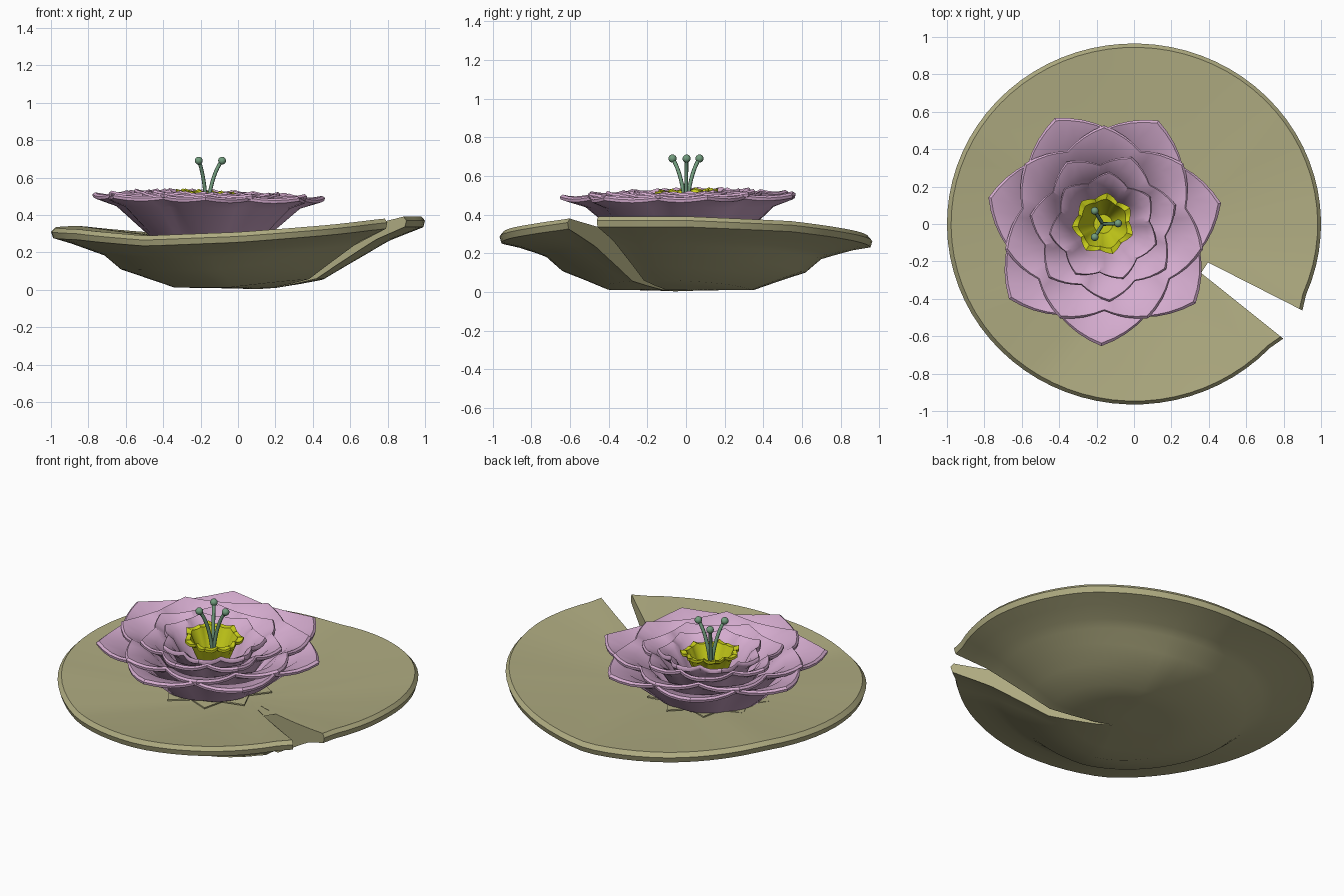
import bpy, bmesh, math
from mathutils import Vector

if "Cube" in bpy.data.objects:
    bpy.data.objects.remove(bpy.data.objects["Cube"])


def material(name, rgb):
    m = bpy.data.materials.new(name)
    m.diffuse_color = (*rgb, 1)
    m.use_nodes = True
    m.node_tree.nodes["Principled BSDF"].inputs["Base Color"].default_value = m.diffuse_color
    return m


OLIVE = material("olive_leaf", (0.43, 0.41, 0.22))
PINK = material("petal_pink", (0.66, 0.41, 0.62))
YELLOW = material("centre_yellow", (0.58, 0.62, 0.01))
GREEN = material("stamen_green", (0.17, 0.34, 0.21))


def finish(bm, name, mat, angle=40):
    bmesh.ops.recalc_face_normals(bm, faces=bm.faces)
    me = bpy.data.meshes.new(name)
    bm.to_mesh(me)
    bm.free()
    ob = bpy.data.objects.new(name, me)
    bpy.context.collection.objects.link(ob)
    me.materials.append(mat)
    bpy.ops.object.select_all(action='DESELECT')
    ob.select_set(True)
    bpy.context.view_layer.objects.active = ob
    bpy.ops.object.shade_smooth_by_angle(angle=math.radians(angle))
    return ob


def interp(table, x):
    for (x0, y0), (x1, y1) in zip(table, table[1:]):
        if x <= x1:
            k = (x - x0) / (x1 - x0)
            return y0 + (y1 - y0) * k
    return table[-1][1]


# --- Lily pad: a deep dish swept around a pole, left open at the slit ---
RIM = [(-38, .385), (-28, .395), (0, .395), (35, .37), (60, .33), (90, .285), (120, .31),
       (150, .345), (180, .335), (210, .325), (240, .29), (270, .31), (300, .35), (322, .385)]
LEFT = [(0, .005), (.4, .012), (.66, .11), (.74, .185), (.9, .25), (1, .285)]
RIGHT = [(0, .005), (.15, .012), (.4, .06), (.62, .18), (.8, .27), (1, .34)]
POLE = Vector((.1, -.055))
TOP_T = [.12, .25, .37, .6, .8, .93, .98]
BOT_T = [.99, .9, .8, .74, .66, .53, .4, .27, .12]
N = 72


def build_pad():
    bm = bmesh.new()
    rows = []
    top_c = bm.verts.new((*POLE, .245))
    bot_c = bm.verts.new((*POLE, .003))
    for i in range(N + 1):
        deg = -28 + (350 - 0.5) * i / N
        a = math.radians(deg)
        edge = Vector((math.cos(a), .965 * math.sin(a)))
        if i in (0, N):
            edge *= 1.02
        rim = interp(RIM, deg)
        w = max(0, math.cos(a + .3))
        row = []
        for t in TOP_T:
            p = POLE.lerp(edge, t)
            z = .245 + (rim - .245) * t ** 1.4
            row.append(bm.verts.new((p.x, p.y, z)))
        p = POLE.lerp(edge, 1)
        row.append(bm.verts.new((p.x, p.y, rim - .025)))
        for t in BOT_T:
            p = POLE.lerp(edge, t)
            z = interp(LEFT, t) * (1 - w) + interp(RIGHT, t) * w
            z += (rim - .055 - (.285 * (1 - w) + .34 * w)) * t ** 4
            row.append(bm.verts.new((p.x, p.y, max(z, 0))))
        rows.append(row)
    for a, b in zip(rows, rows[1:]):
        bm.faces.new((top_c, a[0], b[0]))
        bm.faces.new((bot_c, b[-1], a[-1]))
        for j in range(len(a) - 1):
            bm.faces.new((a[j], a[j + 1], b[j + 1], b[j]))
    # slit walls
    nt = len(TOP_T)
    for row in (rows[0], rows[-1]):
        top, bot = row[:nt], row[nt + 1:][::-1]
        f = bm.faces.new([top_c] + row + [bot_c])
        bmesh.ops.triangulate(bm, faces=[f])
    # upper skin closing the inner end of the slit
    a, b = rows[-1], rows[0]
    bm.faces.new((top_c, a[0], b[0]))
    for j in range(2):
        bm.faces.new((a[j], a[j + 1], b[j + 1], b[j]))
    finish(bm, "lily_pad", OLIVE, 35)


build_pad()


def star_cup(name, mat, centre, R, phase, profile, dent, n=7, sub=8):
    """Cup with a pointed rim; profile is (radius fraction, height)."""
    bm = bmesh.new()
    rings = []
    total = n * sub
    for s, z in profile:
        ring = []
        for i in range(total):
            u = abs((i / sub + .5) % 1 - .5) * 2      # 0 at tip, 1 between petals
            k = min(1, s) ** 2
            r = R * s * (1 - dent * u * k)
            a = math.radians(phase) + 2 * math.pi * i / total
            lift = .012 * k * math.cos(a + .6 - math.pi) - .012 * k * math.sin(u * math.pi)
            ring.append(bm.verts.new((centre[0] + r * math.cos(a),
                                      centre[1] + r * math.sin(a), z + lift)))
        rings.append(ring)
    for p, q in zip(rings, rings[1:]):
        for i in range(total):
            j = (i + 1) % total
            bm.faces.new((p[i], p[j], q[j], q[i]))
    bm.faces.new(rings[0])
    bm.faces.new(rings[-1])
    return finish(bm, name, mat, 35)


# --- Petal layers, nested cups of seven petals ---
C = (-.16, -.015)
for name, R, phase, dz in (("outer_petals", .635, 11.5, 0), ("second_petals", .54, 38.6, .012),
                           ("third_petals", .40, 17, .02), ("inner_petals", .295, 33, .022)):
    zt = .49 + dz
    prof = [(.25, .2), (.5, .285), (.8, zt - .045), (1, zt - .005), (1.005, zt + .01),
            (.98, zt + .02), (.8, zt - .01), (.6, zt - .1), (.45, .31), (.2, .27)]
    star_cup(name, PINK, C, R, phase, prof, .17)

# --- Yellow heart ---
star_cup("flower_heart", YELLOW, (-.165, 0), .168, 31,
         [(.3, .3), (.6, .42), (.8, .5), (1, .515), (1.0, .53), (.8, .525), (.55, .44), (.3, .36)], .17)

# --- Sepal star lying on the pad ---
star_cup("sepals", OLIVE, C, .36, 10, [(.3, .22), (1, .268), (1, .276), (.3, .28)], .24, n=10, sub=2)

# --- Stamens: curved stalks with round heads ---
for k, (x, y) in enumerate(((-.21, .07), (-.21, -.07), (-.085, .003))):
    cu = bpy.data.curves.new(f"stamen_stalk_{k + 1}", 'CURVE')
    cu.dimensions = '3D'
    cu.bevel_depth = .01
    cu.bevel_resolution = 2
    cu.use_fill_caps = True
    sp = cu.splines.new('BEZIER')
    sp.bezier_points.add(1)
    base, tip = Vector((-.167, 0, .34)), Vector((x, y, .69))
    out = Vector((x + .167, y, 0))
    for bp, co, d in zip(sp.bezier_points, (base, tip),
                         (Vector((0, 0, .15)), out * .6 + Vector((0, 0, .06)))):
        bp.co, bp.handle_left, bp.handle_right = co, co - d, co + d
    cu.materials.append(GREEN)
    bpy.context.collection.objects.link(bpy.data.objects.new(cu.name, cu))
    bm = bmesh.new()
    bmesh.ops.create_uvsphere(bm, u_segments=16, v_segments=10, radius=.021)
    bmesh.ops.translate(bm, verts=bm.verts, vec=tip)
    finish(bm, f"stamen_head_{k + 1}", GREEN, 60)
